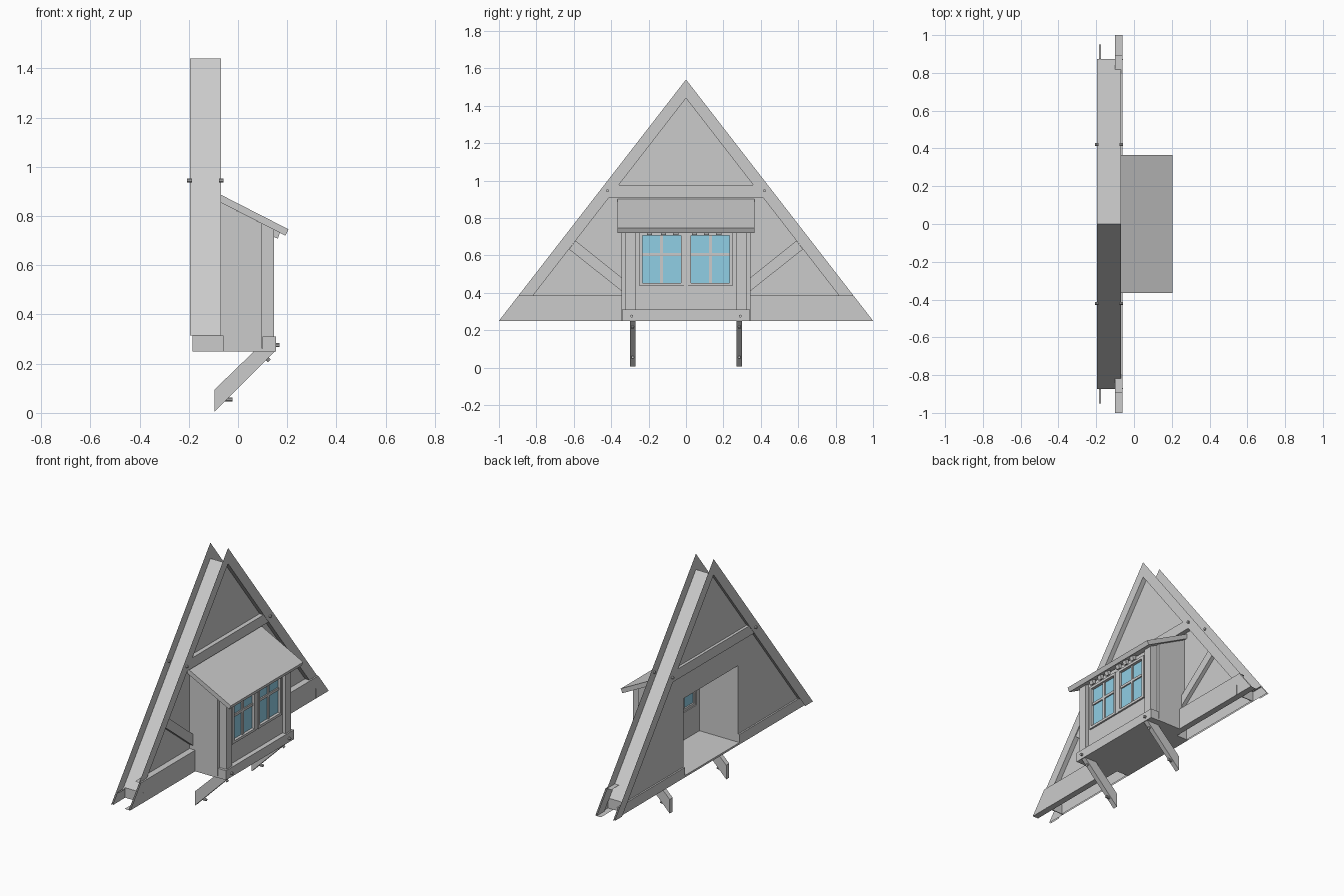
import bpy, bmesh, math
from mathutils import Vector

if "Cube" in bpy.data.objects:
    bpy.data.objects.remove(bpy.data.objects["Cube"], do_unlink=True)


def material(name, rgb):
    m = bpy.data.materials.new(name)
    m.use_nodes = True
    m.diffuse_color = (*rgb, 1)
    m.node_tree.nodes["Principled BSDF"].inputs["Base Color"].default_value = (*rgb, 1)
    return m


GREY = material("grey_timber", (0.6, 0.6, 0.6))
BLUE = material("blue_glass", (0.28, 0.62, 0.78))


def finish(name, bm, mat):
    bmesh.ops.recalc_face_normals(bm, faces=bm.faces)
    me = bpy.data.meshes.new(name)
    bm.to_mesh(me)
    bm.free()
    me.materials.append(mat)
    ob = bpy.data.objects.new(name, me)
    bpy.context.collection.objects.link(ob)
    return ob


def prism(name, pts, a, b, axis="x", caps=(True, True), skip=(), mat=GREY):
    """Extrude a 2D outline from a to b; (y,z) outline along x, (x,z) along y."""
    bm = bmesh.new()
    at = (lambda p, t: (t, *p)) if axis == "x" else (lambda p, t: (p[0], t, p[1]))
    rings = [[bm.verts.new(at(p, t)) for p in pts] for t in (a, b)]
    for ring, cap in zip(rings, caps):
        if cap:
            bm.faces.new(ring)
    n = len(pts)
    for i in range(n):
        if i not in skip:
            j = (i + 1) % n
            bm.faces.new((rings[0][i], rings[0][j], rings[1][j], rings[1][i]))
    return finish(name, bm, mat)


def box(name, x, y, z, mat=GREY):
    pts = [(y[0], z[0]), (y[1], z[0]), (y[1], z[1]), (y[0], z[1])]
    return prism(name, pts, x[0], x[1], mat=mat)


def sheet(name, pts, x):
    bm = bmesh.new()
    bm.faces.new([bm.verts.new((x, *p)) for p in pts])
    return finish(name, bm, GREY)


def bolt(name, centre, direction, length=0.025, r=0.008):
    bm = bmesh.new()
    bmesh.ops.create_cone(bm, cap_ends=True, segments=10, radius1=r, radius2=r, depth=length)
    ob = finish(name, bm, GREY)
    ob.rotation_euler = Vector(direction).to_track_quat("Z", "Y").to_euler()
    ob.location = centre


BASE, PEAK, INNER, SLOPE = 0.25, 1.54, 1.44, 1.29
STEP = 0.314


def outer_y(z):
    return (PEAK - z) / SLOPE


def inner_y(z):
    return (INNER - z) / SLOPE


e = inner_y(STEP)

# Gable wall with a doorway into the dormer, open underneath
wall = [(-e, BASE), (-e, STEP), (0, INNER), (e, STEP), (e, BASE),
        (0.275, BASE), (0.275, 0.75), (-0.275, 0.75), (-0.275, BASE)]
prism("gable_wall", wall, -0.175, -0.1, skip=(0, 1, 2, 3, 4, 8))

# Sloping roof surface through the whole depth
prism("roof_slope", [(-e, STEP), (0, INNER), (e, STEP)], -0.195, -0.07,
      caps=(False, False), skip=(2,))

for s, side in ((1, "left"), (-1, "right")):
    # Flat barge boards on both faces
    leg = [(s * outer_y(BASE), BASE), (0, PEAK), (0, INNER), (s * inner_y(BASE), BASE)]
    sheet("front_barge_board_" + side, leg, -0.07)
    sheet("back_barge_board_" + side, leg, -0.195)
    # Closing plate below the roof edge
    box("eave_end_" + side, (-0.185, -0.058), sorted((s * e, s * (e - 0.005))), (BASE, STEP))
    # Sill beams, open at the sloped outer ends
    top = 0.385
    sill = [(s * 0.345, BASE), (s * outer_y(BASE), BASE), (s * outer_y(top), top), (s * 0.345, top)]
    prism("front_sill_beam_" + side, sill, -0.1, -0.06, caps=(False, True), skip=(1,))
    back = [(s * 0.275, BASE), (s * outer_y(BASE), BASE), (s * outer_y(STEP), STEP), (s * 0.275, STEP)]
    prism("back_sill_beam_" + side, back, -0.175, -0.185, caps=(False, True), skip=(0, 1))
    # Diagonal brace
    brace = [(s * 0.345, 0.41), (s * 0.625, 0.632), (s * 0.59, 0.678), (s * 0.345, 0.482)]
    prism("diagonal_brace_" + side, brace, -0.1, -0.075)

    # Dormer side wall and corner post
    cheek = [(-0.1, BASE), (0.097, BASE), (0.097, 0.769), (-0.1, 0.87)]
    prism("dormer_side_" + side, cheek, s * 0.275, s * 0.345, axis="y")
    post = [(0.097, BASE), (0.146, BASE), (0.146, 0.744), (0.097, 0.769)]
    prism("corner_post_" + side, post, s * 0.27, s * 0.326, axis="y")

    # Strut below the dormer
    strut = [(-0.095, 0.005), (-0.095, 0.095), (0.065, BASE), (0.15, BASE)]
    prism("strut_" + side, strut, s * 0.27, s * 0.30, axis="y")
    bolt("strut_lower_bolt_" + side, (-0.04, s * 0.285, 0.055), (1, 0, 0), 0.035)
    bolt("strut_upper_bolt_" + side, (0.117, s * 0.285, 0.222), (1, 0, -1), 0.03)
    bolt("trim_bolt_" + side, (0.158, s * 0.29, 0.275), (1, 0, 0), 0.02)
    for x, face in ((-0.068, "front"), (-0.197, "back")):
        bolt(face + "_barge_bolt_" + side, (x, s * 0.42, 0.945), (1, 0, 0), 0.02)

    # Window half: frame, glass, glazing bars
    inner, outer = 0.012, 0.248
    lo, hi = 0.437, 0.722
    ya, yb = sorted((s * inner, s * outer))
    t = 0.016
    fx = (0.105, 0.136)
    box("sash_bottom_" + side, fx, (ya, yb), (lo, lo + t))
    box("sash_top_" + side, fx, (ya, yb), (hi - t, hi))
    box("sash_inner_" + side, fx, (ya, ya + t), (lo, hi))
    box("sash_outer_" + side, fx, (yb - t, yb), (lo, hi))
    box("glass_" + side, (0.114, 0.118), (ya, yb), (lo, hi), BLUE)
    mid = (ya + yb) / 2
    box("upright_bar_" + side, (0.108, 0.126), (mid - 0.008, mid + 0.008), (lo, hi))
    box("cross_bar_" + side, (0.108, 0.126), (ya, yb), (0.597, 0.613))
    box("window_jamb_" + side, (0.098, 0.125), sorted((s * 0.248, s * 0.275)), (0.43, 0.75))

# Collar beams on both faces
collar = [(-inner_y(0.91), 0.91), (inner_y(0.91), 0.91), (inner_y(0.975), 0.975), (-inner_y(0.975), 0.975)]
prism("front_collar_beam", collar, -0.1, -0.072)
prism("back_collar_beam", collar, -0.193, -0.175)

# Dormer body
box("dormer_floor", (-0.07, 0.1), (-0.345, 0.345), (BASE, 0.262))
box("doorway_floor", (-0.185, -0.07), (-0.275, 0.275), (BASE, 0.262))
box("window_apron", (0.098, 0.125), (-0.275, 0.275), (BASE, 0.437))
box("window_header", (0.098, 0.125), (-0.275, 0.275), (0.72, 0.752))
box("window_mullion", (0.1, 0.132), (-0.012, 0.012), (0.437, 0.722))
box("bottom_trim", (0.1, 0.155), (-0.342, 0.342), (BASE, 0.31))

# Dormer roof and small blocks under its edge
roof = [(-0.1, 0.87), (0.193, 0.72), (0.205, 0.746), (-0.1, 0.902)]
prism("dormer_roof", roof, -0.365, 0.365, axis="y")
for i, y in enumerate((-0.195, -0.12, -0.055, 0.045, 0.11, 0.175)):
    block = [(0.145, 0.715), (0.162, 0.708), (0.17, 0.732), (0.145, 0.745)]
    prism("eave_block_%d" % (i + 1), block, y - 0.014, y + 0.014, axis="y")
